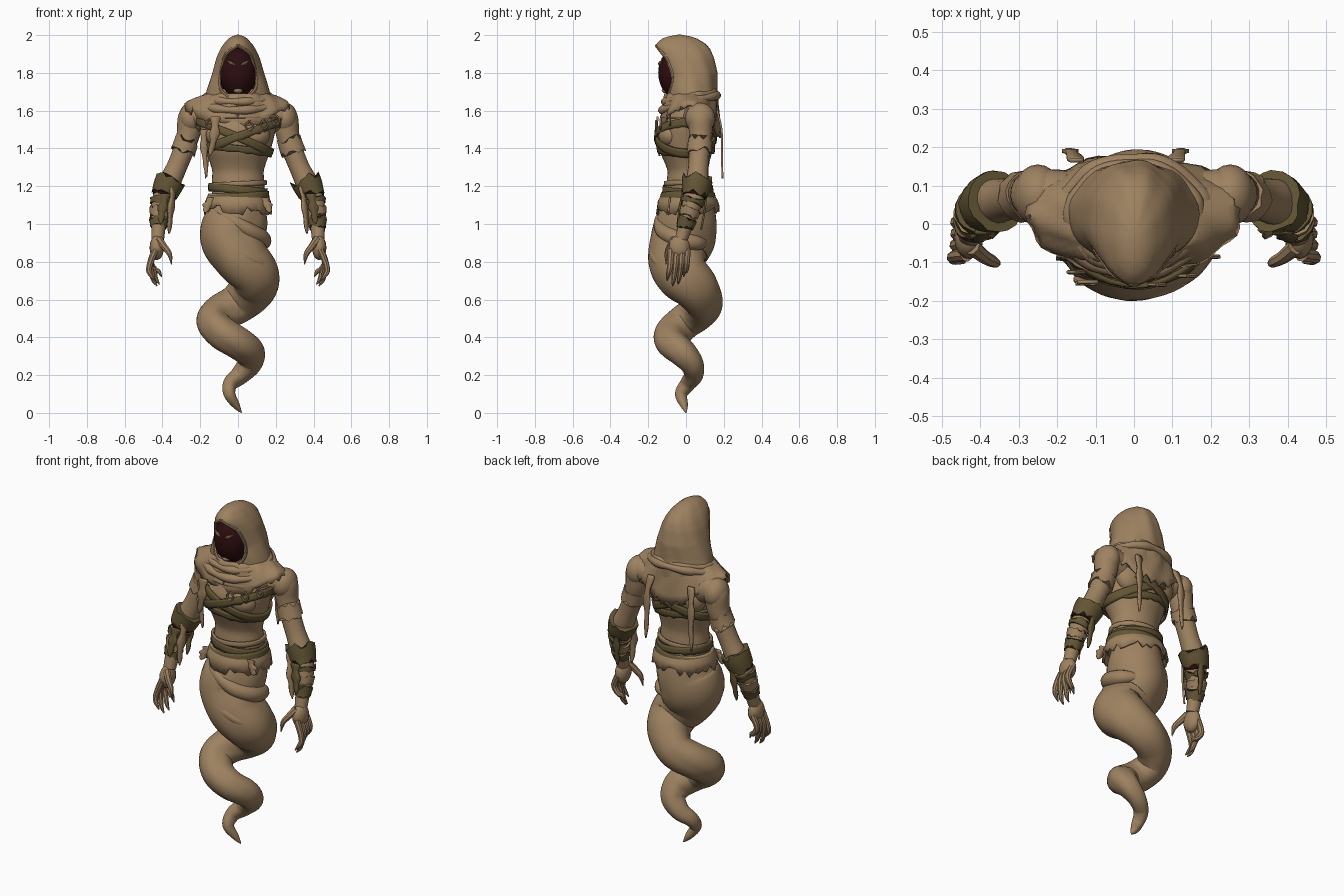
import bpy, bmesh, math, random
from mathutils import Vector

if "Cube" in bpy.data.objects:
    bpy.data.objects.remove(bpy.data.objects["Cube"])
random.seed(4)
TAU, sin, cos = 2 * math.pi, math.sin, math.cos

def material(name, col):
    m = bpy.data.materials.new(name)
    m.diffuse_color = (*col, 1)
    m.use_nodes = True
    m.node_tree.nodes["Principled BSDF"].inputs["Base Color"].default_value = m.diffuse_color
    return m

TAN = material("tan_cloth", (0.342, 0.223, 0.119))
OLIVE = material("olive_bandage", (0.125, 0.092, 0.035))
DARK = material("dark_maroon", (0.026, 0.004, 0.005))

def finish(name, bm, mat, thick=0):
    bmesh.ops.remove_doubles(bm, verts=bm.verts, dist=0.0004)
    bmesh.ops.recalc_face_normals(bm, faces=bm.faces)
    me = bpy.data.meshes.new(name)
    bm.to_mesh(me)
    bm.free()
    me.materials.append(mat)
    ob = bpy.data.objects.new(name, me)
    bpy.context.collection.objects.link(ob)
    if thick:
        mod = ob.modifiers.new("thickness", 'SOLIDIFY')
        mod.thickness, mod.offset = thick, 0

def grid(name, f, nu, nv, mat, closed=True, thick=0, caps=False):
    """Surface f(u, v); u wraps round when closed."""
    bm = bmesh.new()
    n = nu if closed else nu - 1
    rows = [[bm.verts.new(f(i / n, j / (nv - 1))) for i in range(nu)] for j in range(nv)]
    for a, b in zip(rows, rows[1:]):
        for i in range(n):
            k = (i + 1) % nu
            bm.faces.new((a[i], a[k], b[k], b[i]))
    if caps:
        bm.faces.new(rows[0])
        bm.faces.new(rows[-1])
    finish(name, bm, mat, thick)

def spline(pts, t):
    """Smooth curve through tuples of any size."""
    s = min(max(t, 0), 1) * (len(pts) - 1)
    i = min(int(s), len(pts) - 2)
    s -= i
    p = [pts[min(max(k, 0), len(pts) - 1)] for k in range(i - 1, i + 3)]
    return [0.5 * (2 * b + (c - a) * s + (2 * a - 5 * b + 4 * c - d) * s * s
                   + (3 * b - a - 3 * c + d) * s ** 3) for a, b, c, d in zip(*p)]

def tube(name, pts, mat, n=12, steps=24, ridge=None, rag=0):
    """Round sweep through (x, y, z, radius) points."""
    c = [spline(pts, j / (steps - 1)) for j in range(steps)]
    pos = [Vector(q[:3]) for q in c]
    frames, nrm = [], Vector((1, 0.2, 0.1))
    for j in range(steps):
        t = (pos[min(j + 1, steps - 1)] - pos[max(j - 1, 0)]).normalized()
        nrm = (nrm - t * nrm.dot(t)).normalized()
        frames.append((nrm.copy(), t.cross(nrm), t))
    def f(u, v):
        j, a = round(v * (steps - 1)), TAU * u
        r = max(c[j][3], 0.002) * (ridge(a, v) if ridge else 1)
        end = random.uniform(-rag, rag) if j in (0, steps - 1) else 0
        return pos[j] + frames[j][0] * r * cos(a) + frames[j][1] * r * sin(a) + frames[j][2] * end
    grid(name, f, n, steps, mat, caps=True)

def ball(name, loc, rad, mat, seg=20):
    bm = bmesh.new()
    bmesh.ops.create_uvsphere(bm, u_segments=seg, v_segments=seg // 2 + 2, radius=1)
    for v in bm.verts:
        v.co = Vector([v.co[k] * rad[k] + loc[k] for k in range(3)])
    finish(name, bm, mat)

def prof(tab, z):
    for a, b in zip(tab, tab[1:]):
        if z <= b[0]:
            k = max(0, (z - a[0]) / (b[0] - a[0]))
            return [p + (q - p) * k for p, q in zip(a[1:], b[1:])]
    return tab[-1][1:]

def strip(name, pts, width, mat, across=(1, 0, 0)):
    """Hanging torn ribbon narrowing to a point."""
    def f(u, v):
        w = width * (1 - 0.85 * max(0, v - 0.6) / 0.4) * (1 + 0.25 * sin(17 * v))
        return Vector(spline(pts, v)) + Vector(across) * w * (u - 0.5)
    grid(name, f, 3, 14, mat, closed=False, thick=0.01)

# Coiled tail with twisted cloth folds
tail = [(0, .02, 1.13, .13), (-.01, .005, 1.02, .16), (-.03, -.015, .925, .168), (.02, -.045, .82, .15),
        (.085, -.02, .735, .137), (.075, .05, .66, .122), (0, .095, .58, .102), (-.09, .06, .53, .095),
        (-.13, -.01, .48, .09), (-.08, -.07, .42, .09), (0, -.075, .37, .085), (.06, -.02, .32, .078),
        (.06, .03, .26, .064), (.01, .04, .2, .05), (-.04, .01, .155, .04), (-.045, -.025, .1, .032),
        (-.01, -.01, .04, .02), (.018, 0, .002, .003)]
tube("coiled_tail", tail, TAN, 36, 120,
     lambda a, v: 1 + .04 * cos(2 * a + 9 * v) + .05 * (abs(cos(2 * a - 9 * v)) - .6))
tube("tail_fold", [(-.17, .03, 1.0, .01), (-.14, -.11, .95, .025), (-.02, -.168, .87, .03),
                   (.12, -.135, .79, .028), (.19, -.04, .74, .01)], TAN)
tube("tail_upper_fold", [(-.14, -.04, 1.09, .01), (-.06, -.125, 1.04, .03), (.05, -.125, .97, .04),
                         (.125, -.05, .925, .045), (.12, .05, .9, .04), (.04, .11, .9, .02)], TAN, 14, 30)

# Torso
body = [(1.05, .01, .13, .12), (1.12, .01, .137, .123), (1.2, .01, .14, .115), (1.28, .01, .135, .106),
        (1.33, .005, .15, .12), (1.38, 0, .17, .138), (1.44, -.003, .186, .146), (1.5, 0, .2, .147),
        (1.56, .02, .21, .14), (1.62, .03, .17, .12), (1.68, .03, .1, .09)]

def on_body(a, z, off=0):
    cy, rx, ry = prof(body, z)
    return Vector(((rx + off) * cos(a), cy + (ry + off) * sin(a), z))

grid("torso", lambda u, v: on_body(TAU * u, 1.05 + .63 * v), 36, 32, TAN, caps=True)

# Wrapped straps, belts and ragged waist cloth
def band(name, z0, tilt, w, off, mat, rag=0.0, flare=0.0):
    def f(u, v):
        a = TAU * u
        p = on_body(a, z0 + tilt * cos(a) + w * (.5 - v), off + flare * v)
        p.z -= random.uniform(0, rag) if v == 1 else 0
        return p
    grid(name, f, 44, 4, mat, thick=.012)

band("chest_strap_a", 1.46, -.085, .045, .011, OLIVE)
band("chest_strap_b", 1.465, .075, .042, .014, OLIVE, .008)
band("rib_strap", 1.4, -.02, .032, .008, OLIVE, .01)
band("waist_cloth", 1.13, 0, .06, .012, TAN, .055, .028)
band("belt_lower", 1.14, .012, .045, .018, OLIVE, .014, .006)
band("belt_upper", 1.185, -.015, .036, .012, OLIVE, .01)
band("belt_roll", 1.215, .008, .02, .008, TAN, .008)
for x, y in ((-.16, -.085), (.155, -.09)):
    strip("waist_flap", [(x * .85, y * .95, 1.14), (x, y, 1.1), (x * 1.08, y * 1.05, 1.06)], .05, TAN)

# Hood, dark lining and rim
hood = [(1.56, .015, .2, .15), (1.66, .03, .175, .135), (1.72, .02, .158, .14), (1.8, .015, .133, .147),
        (1.88, 0, .11, .145), (1.92, -.013, .092, .142), (1.95, -.025, .073, .13),
        (1.98, -.035, .046, .088), (1.993, -.035, .025, .045), (2.0, -.035, .0001, .0001)]
gap = [(1.56, 0), (1.665, .03), (1.7, .09), (1.75, .1), (1.82, .09), (1.88, .073), (1.92, .045),
       (1.945, 0), (2.0, 0)]

def hood_point(u, z, shrink=0.0):
    cy, rx, ry = prof(hood, z)
    a0 = math.asin(min(.95, prof(gap, z)[0] / rx))
    a = a0 + u * (TAU - 2 * a0)
    k = 1 - shrink + .02 * sin(9 * a + 14 * z) * sin(math.pi * u)
    lean = .03 * max(0, 1 - abs(z - 1.78) / .14) * max(0, cos(a))
    return Vector((k * rx * sin(a), cy - k * ry * cos(a) + lean, z))

grid("hood", lambda u, v: hood_point(u, 1.56 + .44 * v), 44, 41, TAN, closed=False, thick=.008)
grid("hood_lining", lambda u, v: hood_point(u, 1.6 + .36 * v, .07), 40, 32, DARK, closed=False)
for u in (0, 1):
    tube("hood_rim", [(*hood_point(u, 1.66 + .285 * k / 9), .01) for k in range(10)], TAN, 8, 30)

# Shadowed face
ball("dark_face", (0, -.055, 1.8), (.098, .092, .13), DARK, 24)
ball("chin", (0, -.105, 1.708), (.026, .024, .016), TAN, 12)

# Neck cowl rolls and ragged cape
for name, z, rx, ry, r, tilt in (("cowl_upper", 1.672, .165, .132, .02, .025),
                                 ("cowl_lower", 1.642, .187, .145, .022, .04)):
    tube(name, [(rx * cos(TAU * k / 20), .02 + ry * sin(TAU * k / 20), z + tilt * sin(TAU * k / 20),
                 r * (1 + .2 * sin(k * 2.1))) for k in range(21)], TAN, 10, 60)

def cape(u, v):
    s, c, k = sin(TAU * u), cos(TAU * u), v ** .8
    drop = .05 + (.11 if s < 0 else .15) * s * s
    z = 1.69 - drop * v - (random.uniform(-.005, .045) if v == 1 else 0)
    fold = .006 * sin(11 * TAU * u + 5 * v)
    return Vector(((.15 + .125 * k + fold) * c, .025 + (.13 + .022 * k + fold) * s, z))

grid("ragged_cape", cape, 56, 8, TAN, thick=.01)

# Hanging torn strips and charms
for x in (-.165, .12):
    strip("back_strip", [(x * .9, .165, 1.6), (x, .188, 1.5), (x, .19, 1.38), (x * 1.04, .193, 1.24)], .035, TAN)
strip("front_strip", [(-.12, -.15, 1.57), (-.125, -.155, 1.47), (-.15, -.14, 1.36)], .045, TAN)
strip("side_strip", [(-.18, -.08, 1.5), (-.18, -.09, 1.4), (-.165, -.09, 1.25)], .035, TAN)
for x, y, z in ((-.15, -.125, 1.53), (.06, -.158, 1.52), (.14, -.135, 1.53), (.2, -.085, 1.55)):
    tube("charm", [(x + .02 * sin(k * TAU / 4), y, z + .026 * cos(k * TAU / 4), .006) for k in range(5)], TAN, 6, 17)

# Eyes, back and chest muscles, arms, hands and wrappings, built for both sides
arm = [(.17, .06, 1.56, .08), (.245, .075, 1.565, .07), (.262, .078, 1.48, .062), (.285, .072, 1.4, .056),
       (.325, .065, 1.3, .054), (.372, .055, 1.2, .06), (.408, .03, 1.1, .052), (.42, 0, 1.0, .04),
       (.425, -.025, .92, .034)]
wraps = (("torn_sleeve", 2.5, 3.2, .012, -.006, TAN, .02), ("elbow_cuff", 4.65, 5.5, .011, .012, OLIVE, .02),
         ("cuff_lining", 5.35, 5.58, .004, .004, DARK, .004), ("lower_cuff", 5.75, 6.0, .007, .004, OLIVE, .012),
         ("forearm_wrap", 6.2, 6.6, .005, .003, TAN, .012), ("wrist_band", 6.75, 7.2, .006, .004, OLIVE, .012))
for s in (-1, 1):
    def side(pts):
        return [(s * p[0], *p[1:]) for p in pts]
    tube("eye", side([(.016, -.143, 1.842, .003), (.036, -.1385, 1.851, .009), (.057, -.129, 1.865, .003)]), TAN, 8, 8)
    ball("chest_muscle", (s * .085, -.085, 1.47), (.085, .062, .065), TAN)
    ball("shoulder_blade", (s * .1, .085, 1.5), (.085, .06, .09), TAN)
    tube("arm", side(arm), TAN, 18, 48)
    ball("shoulder", (s * .25, .075, 1.56), (.065, .08, .082), TAN)
    for name, t0, t1, off, flare, mat, rag in wraps:
        q = [spline(arm, (t0 + (t1 - t0) * k / 4) / 8) for k in range(5)]
        tube(name, side([(*p[:3], p[3] + off + flare * (1 - k / 4)) for k, p in enumerate(q)]), mat, 18, 7, rag=rag)
    strip("elbow_strip", side([(.34, .0, 1.2), (.355, -.02, 1.08), (.365, -.02, .95)]), .04, TAN, (.7, .7, 0))
    strip("elbow_strip_dark", side([(.37, .11, 1.18), (.38, .1, 1.08), (.385, .08, .97)]), .035, OLIVE)
    strip("cuff_strip_front", side([(.385, -.02, 1.16), (.4, -.035, 1.08), (.41, -.045, 1.0)]), .045, OLIVE)
    ball("palm", (s * .43, -.035, .875), (.038, .056, .066), TAN, 16)
    for i, tip in enumerate((.7, .672, .68, .72)):
        y = -.08 + .029 * i
        tube("finger", side([(.435, y, .865, .018), (.462, y - .003, .8, .017), (.472 - .012 * i, y - .008, .755, .015),
                             (.462 - .014 * i, y - .015, tip + .03, .012), (.44 - .012 * i, y - .02, tip, .003)]),
             TAN, 8, 14)
    tube("thumb", side([(.42, -.06, .92, .022), (.39, -.085, .88, .018), (.362, -.1, .84, .014),
                        (.352, -.105, .785, .002)]), TAN, 8, 14)

# Smooth shading with crisp folds
bpy.ops.object.select_all(action='SELECT')
bpy.context.view_layer.objects.active = bpy.context.scene.objects[0]
bpy.ops.object.shade_smooth_by_angle(angle=math.radians(40))
